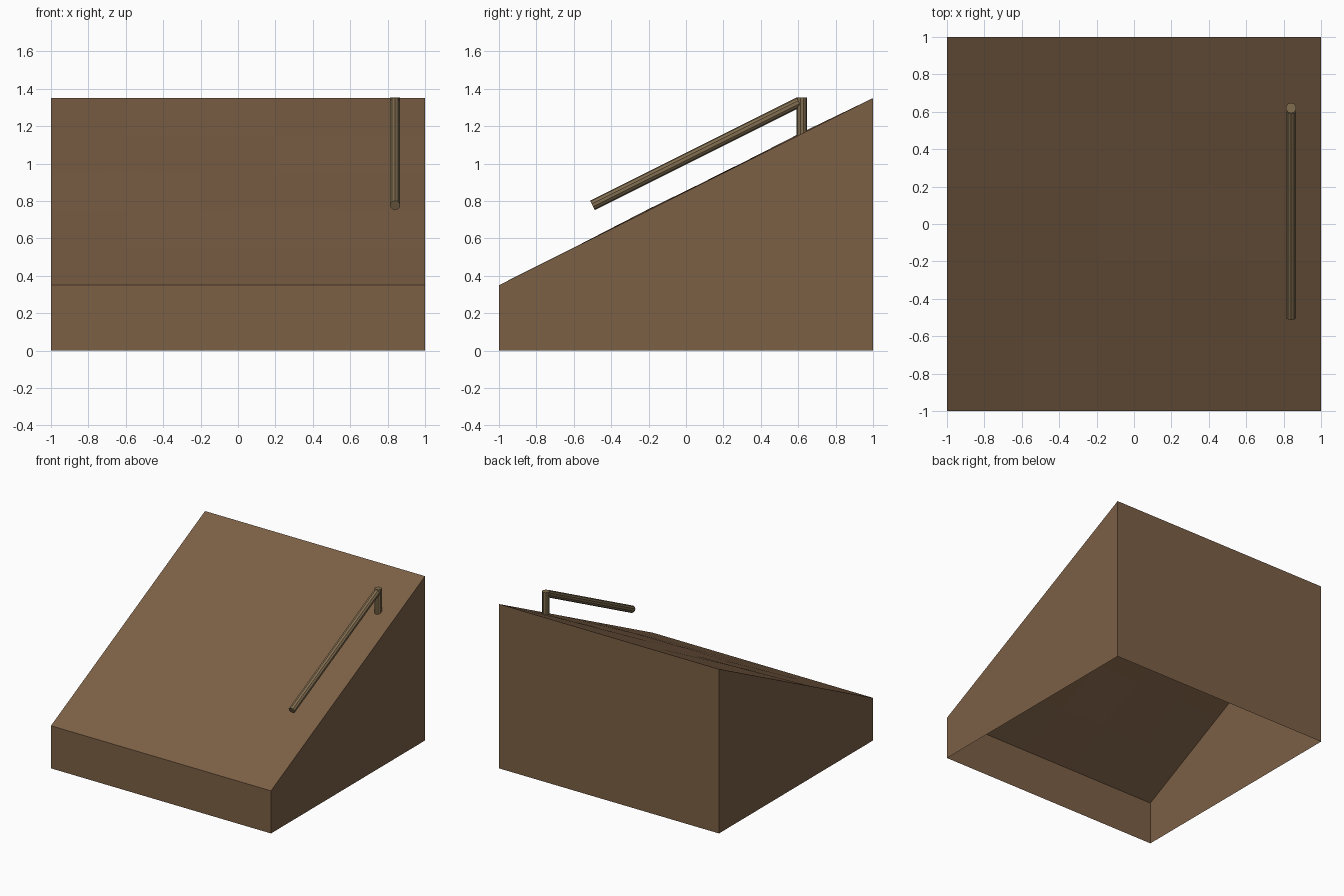
import bpy, bmesh, random
from mathutils import Vector

if "Cube" in bpy.data.objects:
    bpy.data.objects.remove(bpy.data.objects["Cube"])

random.seed(4)


def material(name, color):
    m = bpy.data.materials.new(name)
    m.diffuse_color = (*color, 1)
    m.use_nodes = True
    m.node_tree.nodes["Principled BSDF"].inputs["Base Color"].default_value = m.diffuse_color
    return m


def add_object(name, bm, mat):
    me = bpy.data.meshes.new(name)
    bm.to_mesh(me)
    bm.free()
    ob = bpy.data.objects.new(name, me)
    bpy.context.collection.objects.link(ob)
    me.materials.append(mat)
    return ob


def rod(name, a, b, radius, mat, sides=10):
    a, b = Vector(a), Vector(b)
    bm = bmesh.new()
    bmesh.ops.create_cone(bm, cap_ends=True, segments=sides,
                          radius1=radius, radius2=radius, depth=(b - a).length)
    ob = add_object(name, bm, mat)
    ob.location = (a + b) / 2
    ob.rotation_euler = (b - a).to_track_quat('Z', 'Y').to_euler()
    return ob


earth = material("earth", (0.20, 0.115, 0.06))
wood = material("weathered_wood", (0.22, 0.155, 0.08))

# Sloping ground: 5 x 5 grid, very slightly uneven inside
bm = bmesh.new()
bmesh.ops.create_grid(bm, x_segments=5, y_segments=5, size=1)
for v in bm.verts:
    v.co.z = 0.85 + 0.5 * v.co.y
    if max(abs(v.co.x), abs(v.co.y)) < 0.99:
        v.co.z += random.uniform(-0.004, 0.008)

# Skirt walls down to the floor, open underneath
rim = [e for e in bm.edges if e.is_boundary]
walls = bmesh.ops.extrude_edge_only(bm, edges=rim)["geom"]
for v in walls:
    if isinstance(v, bmesh.types.BMVert):
        v.co.z = 0
bmesh.ops.recalc_face_normals(bm, faces=bm.faces)
bm.normal_update()
if sum(f.normal.z for f in bm.faces) < 0:
    bmesh.ops.reverse_faces(bm, faces=bm.faces)
add_object("slope_block", bm, earth)

# Handrail and its single post
rod("handrail", (0.84, -0.5, 0.777), (0.84, 0.603, 1.328), 0.028, wood)
rod("rail_post", (0.84, 0.62, 1.15), (0.84, 0.62, 1.353), 0.028, wood)
